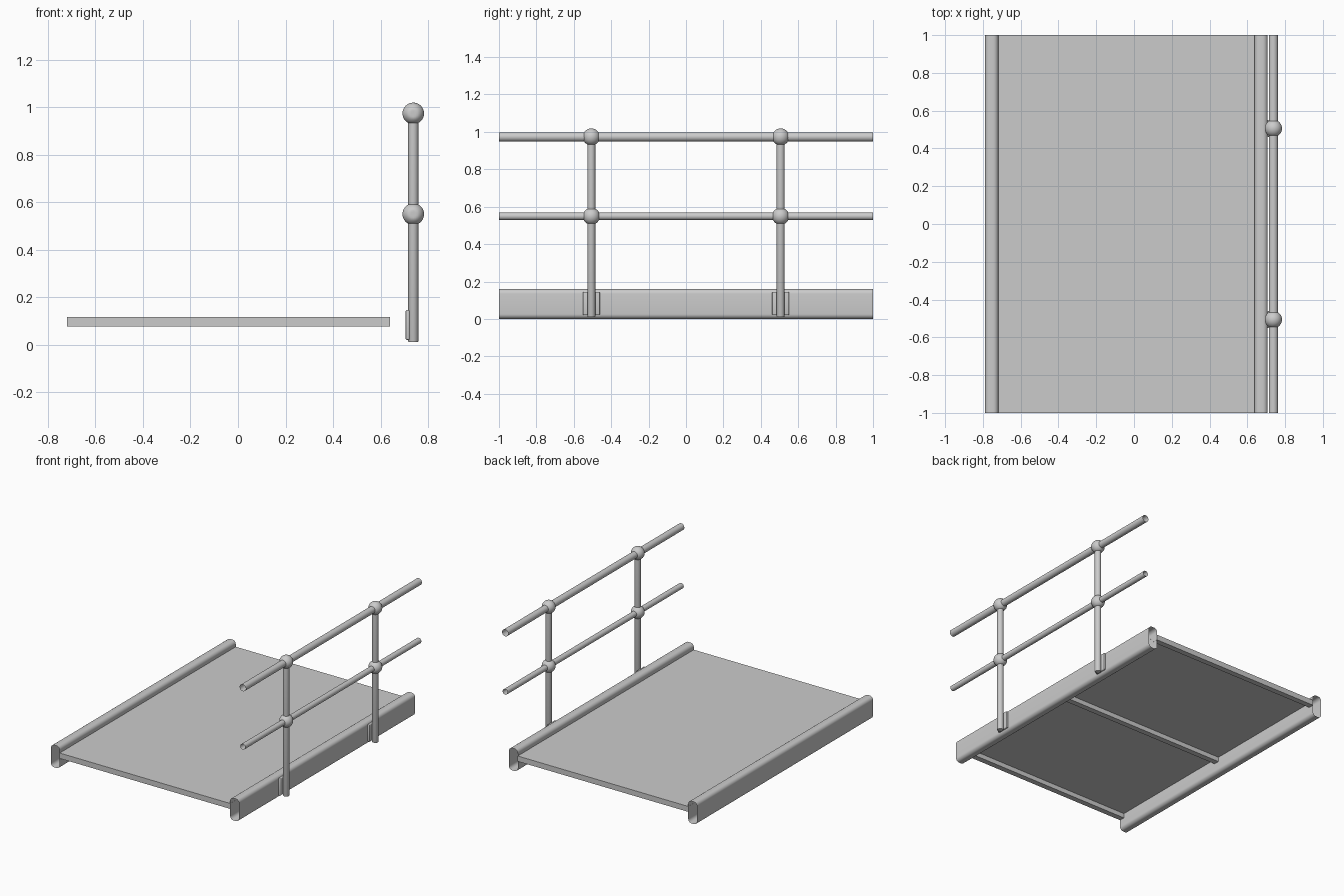
import bpy, bmesh, math
from mathutils import Matrix, Vector

if "Cube" in bpy.data.objects:
    bpy.data.objects.remove(bpy.data.objects["Cube"])

RAIL_X = 0.738
POST_Y = (-0.506, 0.506)


def make(name, bm, smooth=True):
    bmesh.ops.recalc_face_normals(bm, faces=bm.faces)
    me = bpy.data.meshes.new(name)
    bm.to_mesh(me)
    bm.free()
    ob = bpy.data.objects.new(name, me)
    bpy.context.collection.objects.link(ob)
    if smooth:
        bpy.ops.object.select_all(action='DESELECT')
        ob.select_set(True)
        bpy.context.view_layer.objects.active = ob
        bpy.ops.object.shade_smooth_by_angle(angle=math.radians(35))
    return ob


def box(name, lo, hi, bevel=0.0):
    lo, hi = Vector(lo), Vector(hi)
    bm = bmesh.new()
    bmesh.ops.create_cube(bm, size=1, matrix=Matrix.Translation((lo + hi) / 2)
                          @ Matrix.Diagonal((*(hi - lo), 1)))
    if bevel:
        bmesh.ops.bevel(bm, geom=bm.edges[:], offset=bevel, segments=3,
                        profile=0.5, affect='EDGES')
    return make(name, bm, bool(bevel))


def open_extrusion(name, profile):
    """Sweep a closed (x, z) profile along y from -1 to 1, ends left open."""
    bm = bmesh.new()
    a = [bm.verts.new((x, -1, z)) for x, z in profile]
    b = [bm.verts.new((x, 1, z)) for x, z in profile]
    n = len(profile)
    for i in range(n):
        j = (i + 1) % n
        bm.faces.new((a[i], a[j], b[j], b[i]))
    return make(name, bm)


def circle(cx, cz, r, n=32):
    return [(cx + r * math.cos(2 * math.pi * i / n),
             cz + r * math.sin(2 * math.pi * i / n)) for i in range(n)]


def rounded_rect(x0, x1, z0, z1, r, seg=6):
    pts = []
    corners = ((x1 - r, z1 - r), (x0 + r, z1 - r), (x0 + r, z0 + r), (x1 - r, z0 + r))
    for k, (cx, cz) in enumerate(corners):
        for i in range(seg + 1):
            t = math.pi / 2 * (k + i / seg)
            pts.append((cx + r * math.cos(t), cz + r * math.sin(t)))
    return pts


def ball(name, y, z, r, top):
    """Joint ball, flattened where the tubes enter."""
    bm = bmesh.new()
    bmesh.ops.create_uvsphere(bm, u_segments=32, v_segments=20, radius=r)
    c = 0.041
    for v in bm.verts:
        v.co.y = max(-c, min(c, v.co.y))
        v.co.z = max(-c, v.co.z if top else min(c, v.co.z))
    bmesh.ops.translate(bm, verts=bm.verts, vec=(RAIL_X, y, z))
    return make(name, bm)


# side beams: open-ended rounded tubes
open_extrusion("left_beam", rounded_rect(-0.788, -0.718, 0, 0.16, 0.026))
open_extrusion("right_beam", rounded_rect(0.638, 0.708, 0, 0.16, 0.026))

# deck plate and the cross bars below it
box("deck_plate", (-0.719, -1, 0.109), (0.639, 1, 0.115))
for label, y in (("front", -0.98), ("middle", 0), ("back", 0.98)):
    box(label + "_cross_bar", (-0.719, y - 0.02, 0.076), (0.639, y + 0.02, 0.109))

# handrails: open-ended round tubes
open_extrusion("top_rail", circle(RAIL_X, 0.973, 0.0245))
open_extrusion("middle_rail", circle(RAIL_X, 0.549, 0.02))

# posts with joint balls and mounting brackets
for label, y in zip(("front", "back"), POST_Y):
    bm = bmesh.new()
    bmesh.ops.create_cone(bm, cap_ends=True, segments=32, radius1=0.0215,
                          radius2=0.0215, depth=0.96,
                          matrix=Matrix.Translation((RAIL_X, y, 0.49)))
    rim = [e for e in bm.edges if all(v.co.z < 0.02 for v in e.verts)]
    bmesh.ops.bevel(bm, geom=rim, offset=0.004, segments=2, profile=0.5, affect='EDGES')
    make(label + "_post", bm)
    ball(label + "_top_joint", y, 0.973, 0.0455, True)
    ball(label + "_middle_joint", y, 0.549, 0.0455, False)
    box(label + "_bracket", (0.706, y - 0.045, 0.02), (0.722, y + 0.045, 0.145), 0.005)
